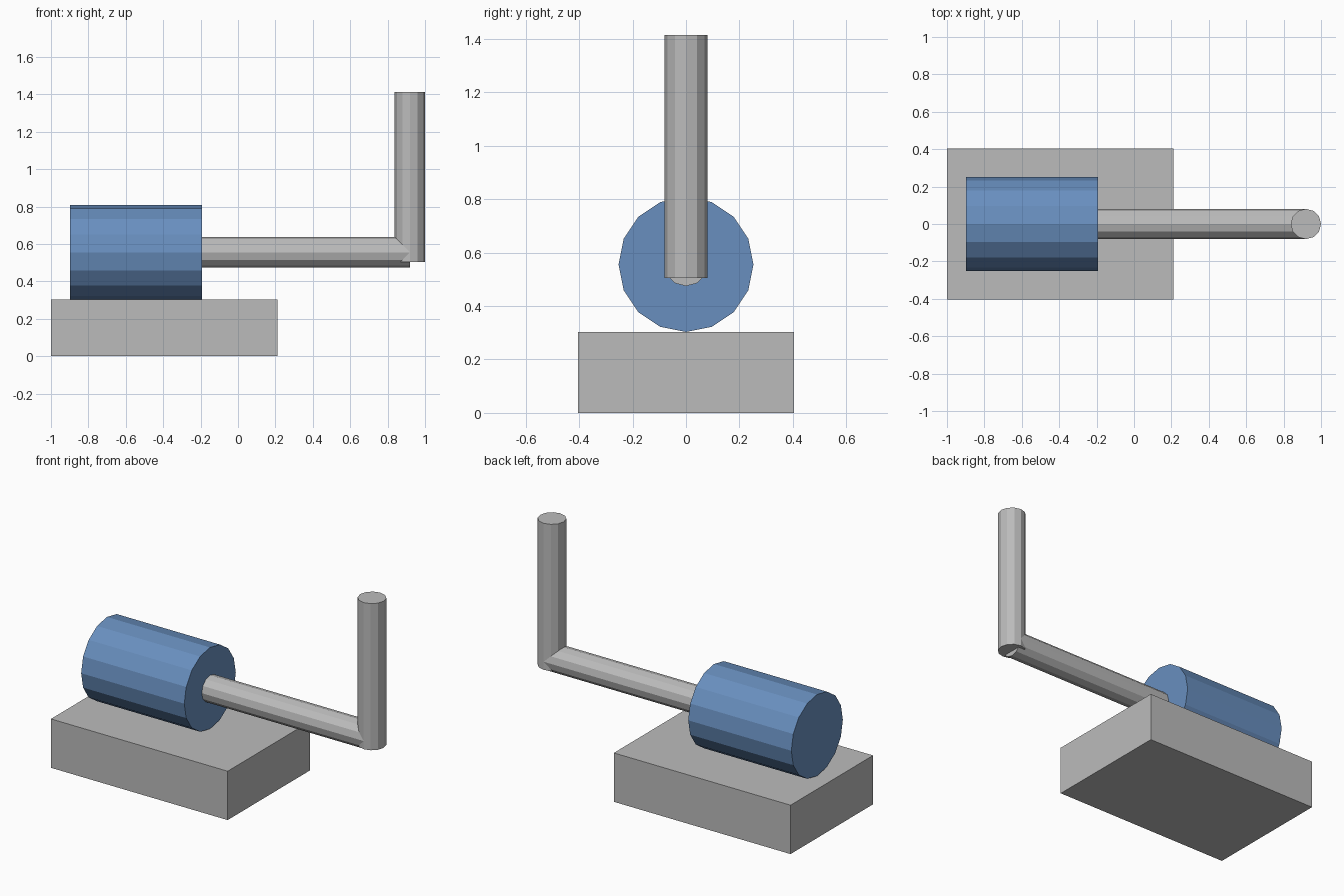
import bpy
from math import pi

if "Cube" in bpy.data.objects:
    bpy.data.objects.remove(bpy.data.objects["Cube"], do_unlink=True)


def make_material(name, rgb):
    mat = bpy.data.materials.new(name)
    mat.use_nodes = True
    colour = (*rgb, 1.0)
    mat.diffuse_color = colour
    mat.node_tree.nodes["Principled BSDF"].inputs["Base Color"].default_value = colour
    return mat


grey = make_material("Light grey", (0.5, 0.5, 0.5))
blue = make_material("Steel blue", (0.14, 0.275, 0.52))


def finish(name, mat):
    obj = bpy.context.object
    obj.name = name
    obj.data.materials.append(mat)
    return obj


def rod(name, radius, length, sides, centre, mat, along_x=False):
    bpy.ops.mesh.primitive_cylinder_add(
        vertices=sides, radius=radius, depth=length, location=centre,
        rotation=(0, pi / 2 if along_x else 0, 0))
    return finish(name, mat)


def rod_x(name, radius, x0, x1, z, sides, mat):
    return rod(name, radius, x1 - x0, sides, ((x0 + x1) / 2, 0, z), mat, True)


# Base block
bpy.ops.mesh.primitive_cube_add(size=1, location=(-0.394, 0, 0.1515))
base = finish("base_block", grey)
base.scale = (1.212, 0.808, 0.303)

# Drum lying on the base
AXIS_Z = 0.5555
rod_x("drum", 0.2525, -0.899, -0.192, AXIS_Z, 16, blue)

# Crank: horizontal shaft and upright handle
HANDLE_X = 0.919
rod_x("shaft", 0.081, -0.192, HANDLE_X, AXIS_Z, 12, grey)
rod("handle", 0.081, 0.909, 12, (HANDLE_X, 0, 0.9595), grey)
